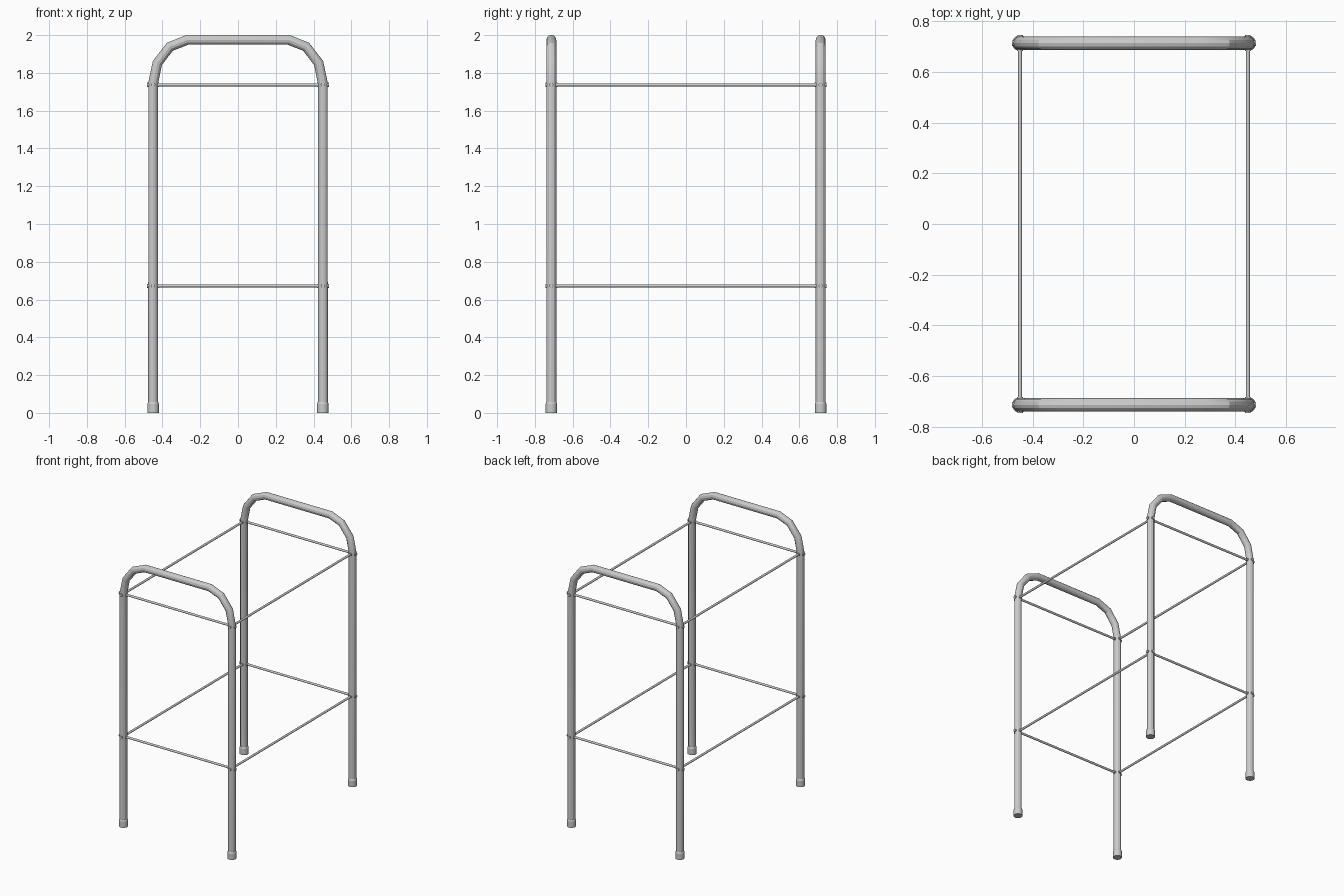
import bpy, math
from mathutils import Vector

if "Cube" in bpy.data.objects:
    bpy.data.objects.remove(bpy.data.objects["Cube"])

LEG_X, LEG_Y = 0.449, 0.713
TUBE_R, ROD_R = 0.0262, 0.008
LEVELS = (0.672, 1.737)


def smooth(obj):
    bpy.ops.object.select_all(action='DESELECT')
    obj.select_set(True)
    bpy.context.view_layer.objects.active = obj
    bpy.ops.object.shade_smooth_by_angle(angle=math.radians(28))


def cylinder(name, a, b, r, sides=12, r2=None):
    a, b = Vector(a), Vector(b)
    d = b - a
    bpy.ops.mesh.primitive_cone_add(vertices=sides, radius1=r, radius2=r if r2 is None else r2,
                                    depth=d.length, location=(a + b) / 2,
                                    rotation=d.to_track_quat('Z', 'Y').to_euler())
    obj = bpy.context.object
    obj.name = name
    smooth(obj)
    return obj


def tube(name, points, r):
    cu = bpy.data.curves.new(name, 'CURVE')
    cu.dimensions = '3D'
    cu.bevel_depth = r
    cu.bevel_resolution = 4
    cu.use_fill_caps = True
    sp = cu.splines.new('POLY')
    sp.points.add(len(points) - 1)
    for p, co in zip(sp.points, points):
        p.co = (*co, 1)
    obj = bpy.data.objects.new(name, cu)
    bpy.context.collection.objects.link(obj)
    bpy.ops.object.select_all(action='DESELECT')
    obj.select_set(True)
    bpy.context.view_layer.objects.active = obj
    bpy.ops.object.convert(target='MESH')
    smooth(bpy.context.object)


# Bent tube frames: two legs joined by a handle with faceted corners
half = [(LEG_X, 0.01), (LEG_X, 1.745), (0.427, 1.852), (0.361, 1.938), (0.268, 1.975)]
outline = [(-x, z) for x, z in half] + [(x, z) for x, z in reversed(half)]
for side, y in (("front", -LEG_Y), ("back", LEG_Y)):
    tube(side + "_handle_frame", [(x, y, z) for x, z in outline], TUBE_R)

# Rubber feet
for sx in (-1, 1):
    for sy in (-1, 1):
        x, y = sx * LEG_X, sy * LEG_Y
        cylinder("foot", (x, y, 0), (x, y, 0.046), 0.031, 20)
        cylinder("foot_collar", (x, y, 0.046), (x, y, 0.058), 0.031, 20, 0.027)

# Shelf rods and the fasteners through the legs
for z in LEVELS:
    for s in (-1, 1):
        cylinder("cross_rod", (-LEG_X, s * LEG_Y, z), (LEG_X, s * LEG_Y, z), ROD_R)
        cylinder("side_rod", (s * LEG_X, -LEG_Y, z), (s * LEG_X, LEG_Y, z), ROD_R)
        for t in (-1, 1):
            x, y, e = s * LEG_X, t * LEG_Y, 0.032
            cylinder("cross_fastener", (x - e, y, z), (x + e, y, z), 0.011)
            cylinder("side_fastener", (x, y - e, z), (x, y + e, z), 0.011)
